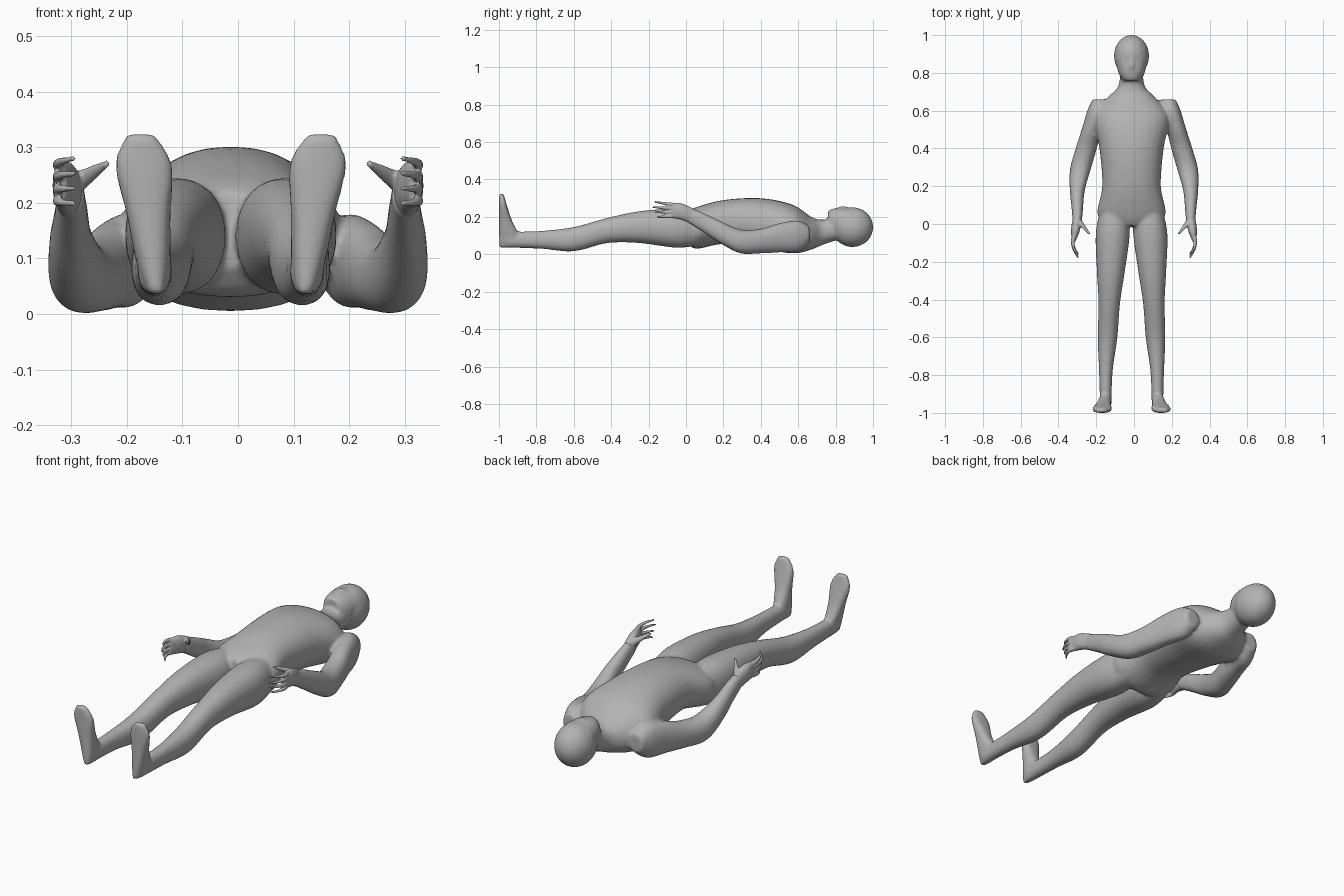
import bpy, bmesh, math
from mathutils import Matrix, Vector

if "Cube" in bpy.data.objects:
    bpy.data.objects.remove(bpy.data.objects["Cube"])

MIDLINE = -.013
SEGMENTS = 28
STEPS = 5
SHADE = .45

grey = bpy.data.materials.new("plain grey")
grey.use_nodes = True
grey.diffuse_color = (SHADE, SHADE, SHADE, 1)
grey.node_tree.nodes["Principled BSDF"].inputs["Base Color"].default_value = grey.diffuse_color


def smooth_rows(rows):
    """Pass a Catmull-Rom curve through the cross-sections."""
    points = [Vector(row) for row in rows]
    points = [points[0], *points, points[-1]]
    result = []
    for a, b, c, d in zip(points, points[1:], points[2:], points[3:]):
        start_slope, end_slope = (c - a) / 2, (d - b) / 2
        for step in range(STEPS):
            t = step / STEPS
            blend = t * t * (3 - 2 * t)
            result.append(b.lerp(c, blend) + start_slope * t * (1 - t) ** 2 - end_slope * t * t * (1 - t))
    return result + [points[-1]]


def rounded(value, power):
    return math.copysign(abs(value) ** (2 / power), value)


def loft(bm, rows, side=1, origin=MIDLINE, upright=False, power=2.2):
    """Skin rows of station, middle x, half width, low edge, high edge."""
    rings = []
    for station, middle, half, low, high in smooth_rows(rows):
        ring = []
        for index in range(SEGMENTS):
            angle = math.tau * index / SEGMENTS
            x = origin + side * (middle + half * rounded(math.cos(angle), power))
            depth = (low + high) / 2 + (high - low) / 2 * rounded(math.sin(angle), power)
            position = (x, depth, station) if upright else (x, station, depth)
            ring.append(bm.verts.new(position))
        rings.append(ring)
    faces = [bm.faces.new(rings[0]), bm.faces.new(rings[-1])]
    for ring, following in zip(rings, rings[1:]):
        for index in range(SEGMENTS):
            before = index - 1
            faces.append(bm.faces.new((ring[before], ring[index], following[index], following[before])))
    bmesh.ops.recalc_face_normals(bm, faces=faces)


def along(rows, middle):
    """Give each row its middle x from a rule."""
    return [(station, middle(station), *rest) for station, *rest in rows]


def ellipsoid(bm, centre, radii):
    matrix = Matrix.Translation(centre) @ Matrix.Diagonal((*radii, 1))
    bmesh.ops.create_uvsphere(bm, u_segments=SEGMENTS, v_segments=SEGMENTS, radius=1, matrix=matrix)


def digit(bm, side, path):
    """Loft a tapering finger along path(t), which gives x, y, z and radius."""
    rows = []
    for joint in range(STEPS):
        x, y, z, radius = path(joint / (STEPS - 1))
        rows.append((y, x, radius, z - radius, z + radius))
    loft(bm, rows, side, origin=0, power=2)


def finish(name, bm, voxel, passes):
    """Fuse the overlapping forms into one smooth skin."""
    mesh = bpy.data.meshes.new(name)
    bm.to_mesh(mesh)
    bm.free()
    mesh.materials.append(grey)
    obj = bpy.data.objects.new(name, mesh)
    bpy.context.collection.objects.link(obj)
    fuse = obj.modifiers.new("fuse", "REMESH")
    fuse.mode = "VOXEL"
    fuse.voxel_size = voxel
    fuse.use_smooth_shade = True
    soften = obj.modifiers.new("soften", "SMOOTH")
    soften.factor = .5
    soften.iterations = passes


# cross-sections: station, half width, low edge, high edge
torso = [(-.01, .1, .08, .22), (.05, .18, .03, .25), (.2, .155, .055, .29), (.4, .17, .03, .3),
         (.57, .2, .005, .265), (.67, .125, .025, .2), (.73, .07, .05, .185), (.82, .06, .08, .2)]
jaw = [(.76, .045, .13, .235), (.8, .07, .09, .247), (.88, .085, .1, .247)]
leg = [(.08, .07, .05, .23), (-.05, .09, .035, .245), (-.25, .074, .06, .23), (-.42, .057, .06, .195),
       (-.6, .052, .016, .146), (-.78, .036, .03, .125), (-.96, .03, .035, .12)]
foot = [(.035, .015, -1, -.92), (.09, .03, -1, -.89), (.18, .04, -1, -.93),
        (.27, .052, -1, -.96), (.325, .025, -1, -.975)]
arm = [(.66, .04, .06, .15), (.6, .05, .015, .18), (.5, .052, .01, .167), (.4, .056, .005, .137),
       (.29, .055, .005, .133), (.18, .04, .06, .18), (.08, .03, .125, .227), (-.01, .023, .18, .26)]
palm = [(.04, .023, .16, .245), (-.03, .024, .185, .274), (-.09, .01, .195, .272)]

# trunk, neck and head
body = bmesh.new()
loft(body, along(torso, lambda y: 0))
loft(body, along(jaw, lambda y: 0))
ellipsoid(body, (MIDLINE, .89, .145), (.093, .111, .106))
ellipsoid(body, (MIDLINE, .84, .243), (.013, .035, .015))

# limbs
for side in (-1, 1):
    loft(body, along(leg, lambda y: .097 - .05 * max(y, -.8)), side)
    loft(body, along(foot, lambda z: .13 + .1 * z), side, upright=True, power=2.5)
    loft(body, along(arm, lambda y: min(.3, .365 - .28 * y)), side, origin=0)
finish("body", body, .008, 8)

# hands: four curled fingers stacked in height and a thumb pointing inward
for side, name in ((-1, "right_hand"), (1, "left_hand")):
    hand = bmesh.new()
    loft(hand, along(palm, lambda y: .305 - .15 * y), side, origin=0)
    for order in range(4):
        root = .265 - .02 * order
        reach = .11 - .012 * abs(order - 1)
        lift = .015 - .007 * order
        digit(hand, side, lambda t: (.32 + .03 * t - .055 * t * t, -.07 - reach * t,
                                     root + lift * t, .011 - .006 * t))
    digit(hand, side, lambda t: (.297 - .063 * t, .02 - .075 * t, .232 + .04 * t, .02 - .014 * t))
    finish(name, hand, .004, 3)
